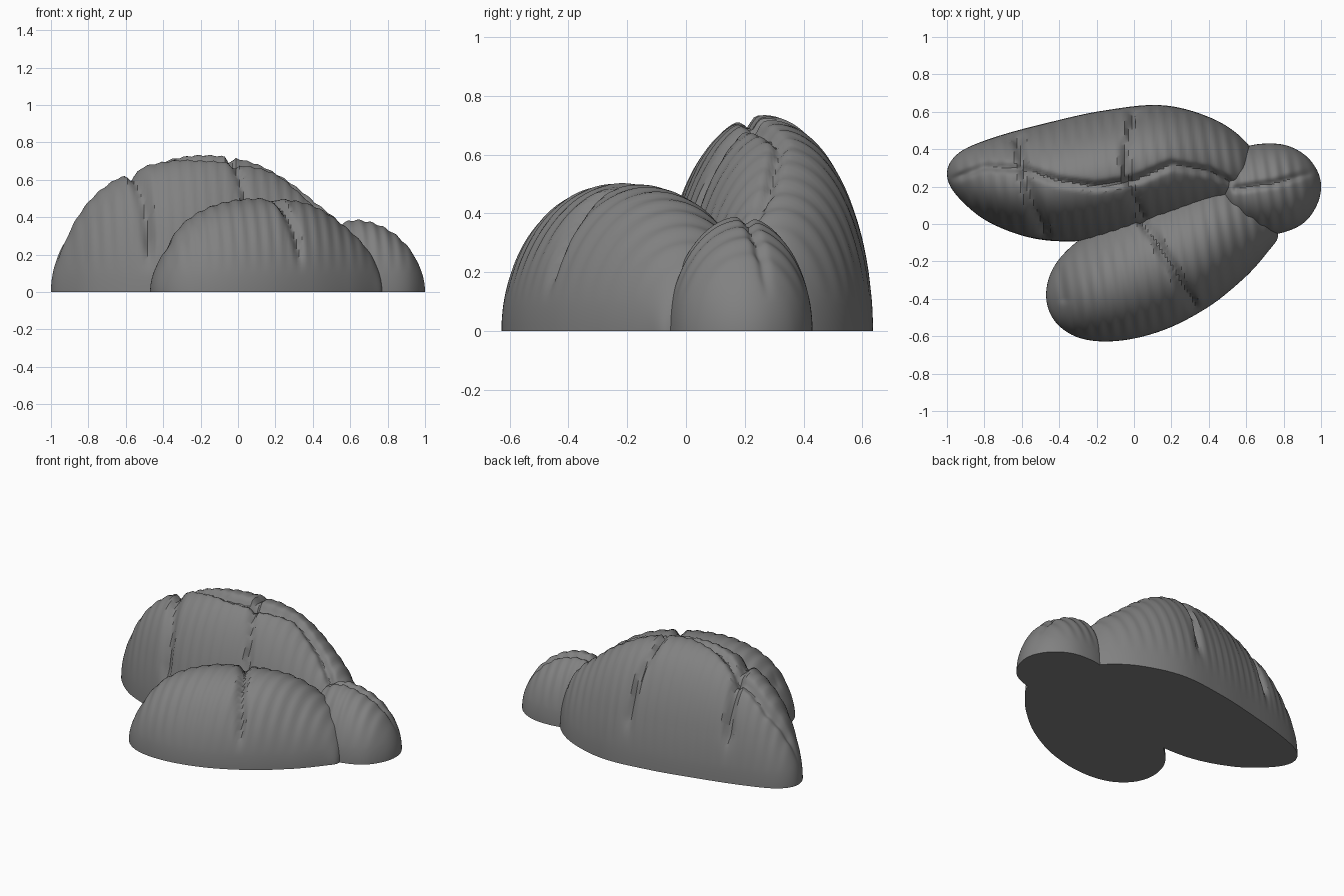
import bpy
import bmesh
import math
from mathutils import Vector
from mathutils.geometry import intersect_point_line

cube = bpy.data.objects.get("Cube")
if cube:
    bpy.data.objects.remove(cube, do_unlink=True)

# Stone grey material
stone = bpy.data.materials.new("stone grey")
stone.use_nodes = True
GREY = (0.22, 0.22, 0.22, 1)
stone.diffuse_color = GREY
stone.node_tree.nodes["Principled BSDF"].inputs["Base Color"].default_value = GREY

STATIONS, SECTION = 130, 80


def spline(values, t):
    """Smooth curve through evenly spaced values, t from 0 to 1."""
    p = [2 * values[0] - values[1], *values, 2 * values[-1] - values[-2]]
    f = t * (len(values) - 1)
    i = min(int(f), len(values) - 2)
    f -= i
    a, b, c, d = p[i:i + 4]
    return b + f / 2 * (c - a + f * (2 * a - 5 * b + 4 * c - d
                                     + f * (3 * (b - c) + d - a)))


def path_distance(x, y, path):
    q, best = Vector((x, y, 0)), 9.0
    for a, b in zip(path, path[1:]):
        a, b = Vector((*a, 0)), Vector((*b, 0))
        hit, f = intersect_point_line(q, a, b)
        near = a.lerp(b, max(0, min(1, f)))
        best = min(best, (q - near).length)
    return best


def boulder(name, x0, x1, back, front, height, cracks):
    """Half-elliptical sections lofted along x, carved by narrow cracks."""
    bm = bmesh.new()
    rows = []
    for i in range(STATIONS + 1):
        t = i / STATIONS
        x = (x0 + x1) / 2 - (x1 - x0) / 2 * math.cos(math.pi * t)
        yb, yf, h = (spline(v, t) for v in (back, front, height))
        mid, half = (yb + yf) / 2, (yb - yf) / 2
        row = []
        for j in range(SECTION + 1):
            a = math.pi * j / SECTION
            dy, z = -half * math.cos(a), max(0, h * math.sin(a))
            fade = max(0, min(1, (z - 0.1) / 0.2))
            # Fine weathered ribs, then the deep cracks
            cut = 0.004 * (1 + math.sin(95 * x + 14 * dy))
            for depth, width, path in cracks:
                d = path_distance(x, mid + dy, path)
                cut += depth * math.exp(-(d / width) ** 2)
            k = 1 - fade * cut / max(math.hypot(dy, z), 0.1)
            row.append(bm.verts.new((x, mid + dy * k, z * k)))
        rows.append(row)
    # Skin, with the last strip of each row closing the flat underside
    for r, s in zip(rows, rows[1:]):
        for j in range(SECTION + 1):
            n = (j + 1) % (SECTION + 1)
            bm.faces.new((r[j], s[j], s[n], r[n]))
    bmesh.ops.remove_doubles(bm, verts=bm.verts, dist=0.0002)
    bmesh.ops.recalc_face_normals(bm, faces=bm.faces)
    mesh = bpy.data.meshes.new(name)
    bm.to_mesh(mesh)
    bm.free()
    mesh.materials.append(stone)
    ob = bpy.data.objects.new(name, mesh)
    bpy.context.collection.objects.link(ob)
    bpy.ops.object.select_all(action="DESELECT")
    ob.select_set(True)
    bpy.context.view_layer.objects.active = ob
    bpy.ops.object.shade_smooth_by_angle(angle=math.radians(35))


# Tall boulder at the back, with a winding crest crack and two cross cracks
crest = [(-0.97, 0.24), (-0.8, 0.31), (-0.6, 0.3), (-0.4, 0.23), (-0.2, 0.2),
         (0, 0.23), (0.2, 0.32), (0.4, 0.28), (0.55, 0.2)]
boulder("back_boulder", -1, 0.66,
        [0.27, 0.38, 0.46, 0.535, 0.605, 0.635, 0.565, 0.44, 0.3],
        [0.27, 0.14, 0, -0.085, -0.08, 0, 0.08, 0.13, 0.3],
        [0, 0.26, 0.53, 0.68, 0.735, 0.67, 0.48, 0.3, 0],
        [(0.035, 0.022, crest),
         (0.05, 0.03, [(-0.62, 0.45), (-0.58, 0.25), (-0.48, -0.06)]),
         (0.035, 0.016, [(0, 0.6), (-0.05, 0.4), (-0.04, 0.25), (0.04, 0.04)])])

# Low boulder in front, split by one diagonal crack
boulder("front_boulder", -0.47, 0.77,
        [-0.38, -0.22, -0.08, 0.06, 0.17, 0.24, 0.24, 0.12, -0.06],
        [-0.38, -0.52, -0.61, -0.625, -0.57, -0.45, -0.29, -0.14, -0.06],
        [0, 0.17, 0.375, 0.48, 0.503, 0.47, 0.34, 0.18, 0],
        [(0.04, 0.025, [(0.04, 0.04), (0.17, -0.17), (0.32, -0.45)]),
         (0.02, 0.025, [(-0.4, -0.25), (-0.38, -0.4)])])

# Small boulder at the left end
boulder("left_boulder", 0.4, 1,
        [0.2, 0.3, 0.36, 0.41, 0.43, 0.42, 0.37, 0.29, 0.2],
        [0.2, 0.08, 0.02, -0.04, -0.06, -0.04, 0.01, 0.1, 0.2],
        [0, 0.15, 0.31, 0.385, 0.38, 0.33, 0.24, 0.12, 0],
        [(0.025, 0.02, [(0.55, 0.19), (0.75, 0.22), (0.96, 0.28)])])
